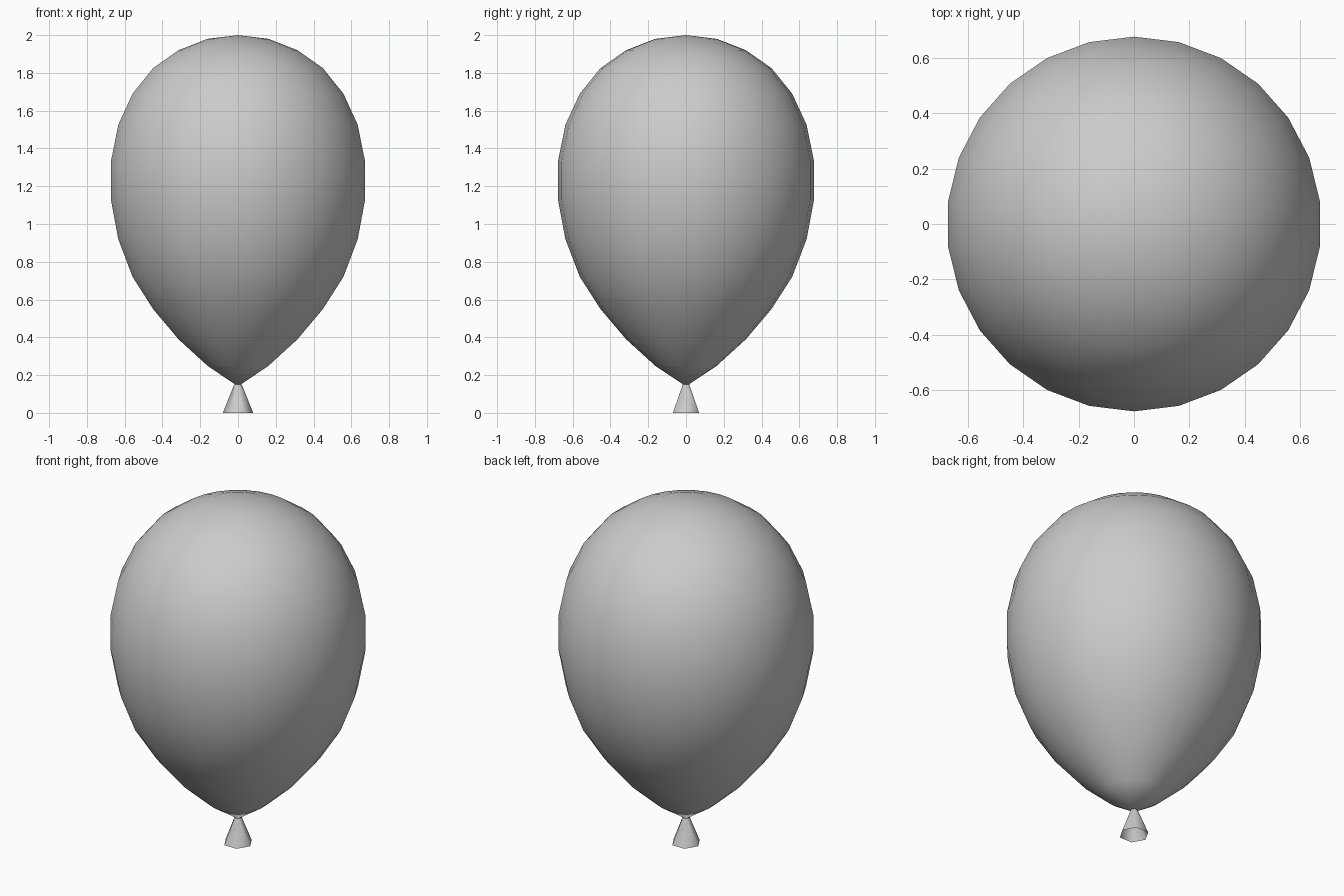
import bpy, bmesh
from math import sin, cos, pi, radians

if "Cube" in bpy.data.objects:
    bpy.data.objects.remove(bpy.data.objects["Cube"])


def lathe(name, profile, sides, start):
    """Spin (radius, z) rings around z; a zero radius makes a pole."""
    bm = bmesh.new()
    rings = []
    for r, z in profile:
        n = 1 if r == 0 else sides
        rings.append([bm.verts.new((r * cos(start + 2 * pi * i / sides),
                                    r * sin(start + 2 * pi * i / sides), z))
                      for i in range(n)])
    for a, b in zip(rings, rings[1:]):
        for i in range(sides):
            j = (i + 1) % sides
            corners = [a[i % len(a)], b[i % len(b)], b[j % len(b)], a[j % len(a)]]
            bm.faces.new(list(dict.fromkeys(corners)))
    mesh = bpy.data.meshes.new(name)
    bm.to_mesh(mesh)
    bm.free()
    obj = bpy.data.objects.new(name, mesh)
    bpy.context.collection.objects.link(obj)
    bpy.ops.object.select_all(action='DESELECT')
    obj.select_set(True)
    bpy.context.view_layer.objects.active = obj
    bpy.ops.object.shade_smooth_by_angle(angle=radians(65))
    return obj


# Balloon body: a 26 x 13 sphere drawn out towards the bottom
heights = [2.0, 1.98, 1.92, 1.825, 1.69, 1.525, 1.33,
           1.13, 0.92, 0.72, 0.55, 0.39, 0.25, 0.14]
body = [(0.683 * sin(pi * k / 13) if 0 < k < 13 else 0, z)
        for k, z in enumerate(heights)]
lathe("balloon_body", body, 26, pi / 2)

# Knot: open six-sided flared neck
lathe("knot", [(0.02, 0.15), (0.08, 0.0)], 6, 0)
